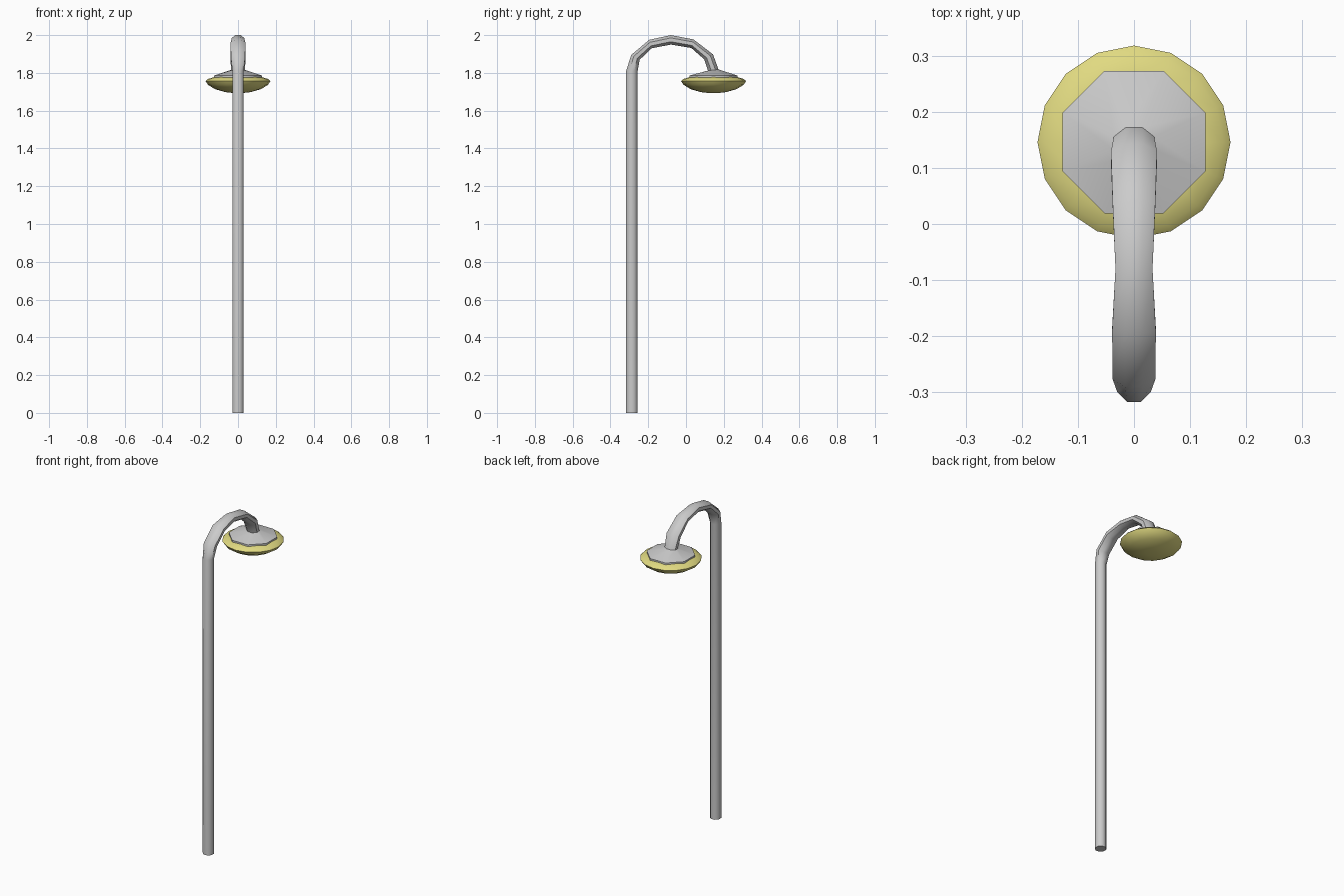
import bpy, bmesh, math

if "Cube" in bpy.data.objects:
    bpy.data.objects.remove(bpy.data.objects["Cube"])

LAMP_Y = 0.146


def loft(name, rings):
    """Bridge rings of points with quads and cap both ends."""
    bm = bmesh.new()
    loops = [[bm.verts.new(p) for p in ring] for ring in rings]
    n = len(loops[0])
    for a, b in zip(loops, loops[1:]):
        for i in range(n):
            j = (i + 1) % n
            bm.faces.new((a[i], a[j], b[j], b[i]))
    bm.faces.new(loops[0][::-1])
    bm.faces.new(loops[-1])
    bmesh.ops.recalc_face_normals(bm, faces=bm.faces[:])
    mesh = bpy.data.meshes.new(name)
    bm.to_mesh(mesh)
    bm.free()
    obj = bpy.data.objects.new(name, mesh)
    bpy.context.collection.objects.link(obj)
    bpy.ops.object.select_all(action='DESELECT')
    obj.select_set(True)
    bpy.context.view_layer.objects.active = obj
    bpy.ops.object.shade_smooth_by_angle(angle=math.radians(50))
    return obj


def octagon(outer, inner, half_width):
    """Eight-sided section spanning two (y, z) points of the side profile."""
    cy, cz = (outer[0] + inner[0]) / 2, (outer[1] + inner[1]) / 2
    dy, dz = (outer[0] - inner[0]) / 2, (outer[1] - inner[1]) / 2
    ring = []
    for k in range(8):
        a = math.radians(22.5 + 45 * k)
        c, s = [f(a) / math.cos(math.pi / 8) for f in (math.cos, math.sin)]
        ring.append((half_width * s, cy + dy * c, cz + dz * c))
    return ring


# Pole, curved arm and flared lamp cap: outer point, inner point, half width
sections = [
    ((-0.317, 0.0), (-0.256, 0.0), 0.030),
    ((-0.317, 1.81), (-0.256, 1.81), 0.030),
    ((-0.290, 1.895), (-0.245, 1.87), 0.038),
    ((-0.195, 1.975), (-0.182, 1.93), 0.039),
    ((-0.080, 2.0), (-0.080, 1.95), 0.033),
    ((0.040, 1.977), (0.028, 1.932), 0.038),
    ((0.143, 1.898), (0.096, 1.872), 0.041),
    ((0.172, 1.818), (0.116, 1.812), 0.036),
    ((LAMP_Y + 0.127, 1.786), (LAMP_Y - 0.127, 1.786), 0.127),
    ((LAMP_Y + 0.127, 1.775), (LAMP_Y - 0.127, 1.775), 0.127),
]
loft("pole_and_arm", [octagon(*s) for s in sections])

# Glowing lens: squashed sixteen-sided bowl as (radius, z)
profile = [(0.03, 1.694), (0.066, 1.698), (0.122, 1.714), (0.159, 1.737),
           (0.172, 1.757), (0.159, 1.768), (0.122, 1.779)]
lens = loft("lamp_lens", [
    [(r * math.cos(k * math.pi / 8), LAMP_Y + r * math.sin(k * math.pi / 8), z)
     for k in range(16)] for r, z in profile])
mat = bpy.data.materials.new("warm_yellow")
mat.diffuse_color = (0.75, 0.70, 0.22, 1)
mat.use_nodes = True
mat.node_tree.nodes["Principled BSDF"].inputs["Base Color"].default_value = mat.diffuse_color
lens.data.materials.append(mat)
